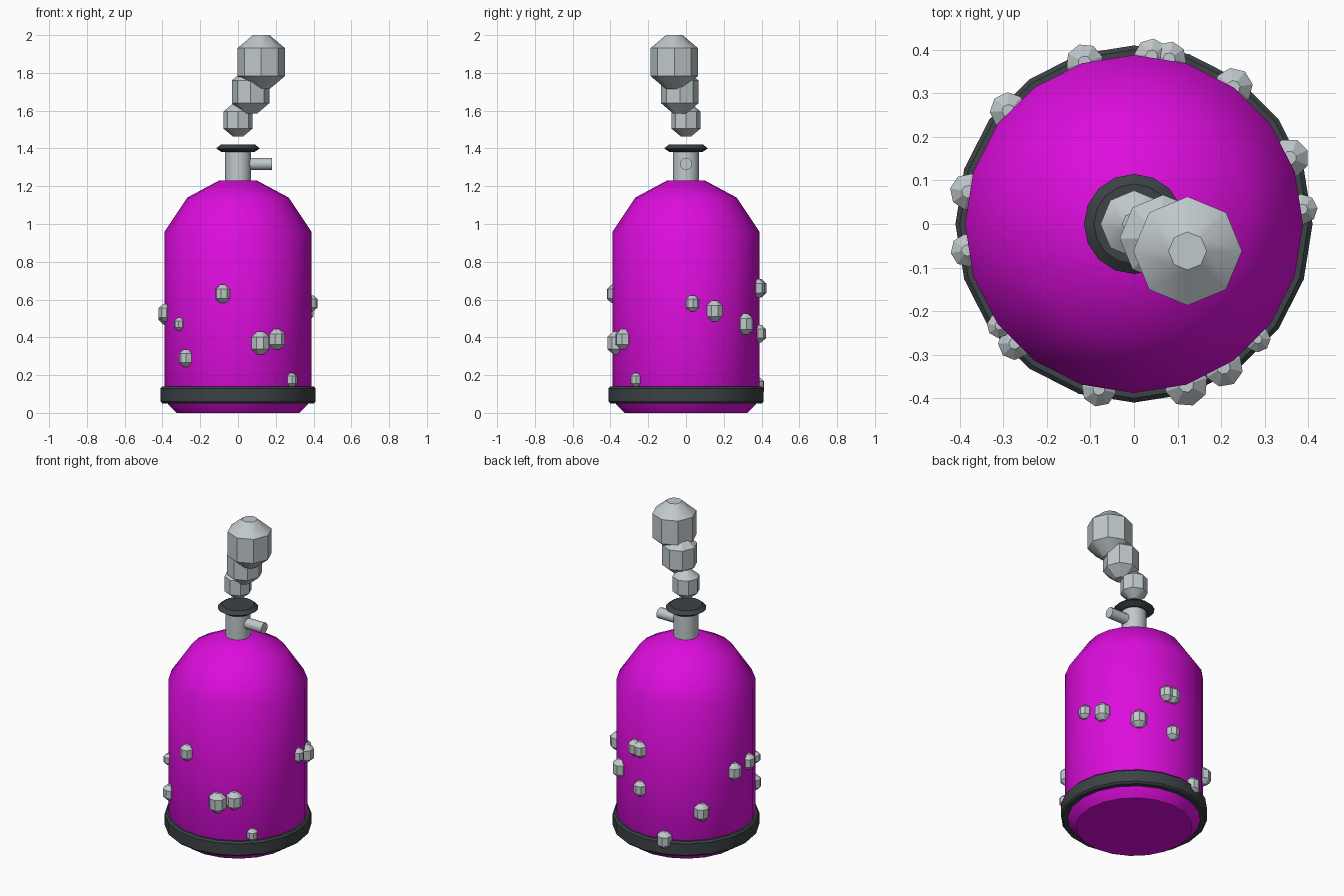
import bpy
import bmesh
from math import cos, sin, pi, radians
from mathutils import Matrix, Vector

cube = bpy.data.objects.get("Cube")
if cube:
    bpy.data.objects.remove(cube, do_unlink=True)


def make_material(name, rgb):
    mat = bpy.data.materials.new(name)
    mat.use_nodes = True
    mat.diffuse_color = (*rgb, 1)
    bsdf = mat.node_tree.nodes["Principled BSDF"]
    bsdf.inputs["Base Color"].default_value = (*rgb, 1)
    bsdf.inputs["Roughness"].default_value = 0.6
    return mat


magenta = make_material("magenta", (0.72, 0.004, 0.72))
charcoal = make_material("charcoal", (0.045, 0.055, 0.06))
pale_grey = make_material("pale grey", (0.53, 0.58, 0.6))


def lathe(name, profile, sides, mat, matrix=Matrix(), smooth=40, closed=False):
    """Revolve (radius, height) points; cap both ends unless the profile is closed."""
    bm = bmesh.new()
    rings = []
    for r, z in profile:
        angles = [2 * pi * i / sides for i in range(sides)]
        rings.append([bm.verts.new((r * cos(a), r * sin(a), z)) for a in angles])
    pairs = list(zip(rings, rings[1:]))
    if closed:
        pairs.append((rings[-1], rings[0]))
    else:
        bm.faces.new(rings[0])
        bm.faces.new(rings[-1])
    for low, high in pairs:
        for i in range(sides):
            j = (i + 1) % sides
            bm.faces.new((low[i], low[j], high[j], high[i]))
    bmesh.ops.recalc_face_normals(bm, faces=bm.faces)
    mesh = bpy.data.meshes.new(name)
    bm.to_mesh(mesh)
    bm.free()
    mesh.materials.append(mat)
    obj = bpy.data.objects.new(name, mesh)
    obj.matrix_world = matrix
    bpy.context.collection.objects.link(obj)
    bpy.ops.object.select_all(action="DESELECT")
    obj.select_set(True)
    bpy.context.view_layer.objects.active = obj
    bpy.ops.object.shade_smooth_by_angle(angle=radians(smooth))
    return obj


def blob(name, centre, radius, half_height, turn=0):
    """Eight-sided faceted lump with flat ends."""
    profile = [(radius * r, half_height * z)
               for r, z in ((0.35, -1), (1, -0.52), (1, 0.52), (0.35, 1))]
    place = Matrix.Translation(centre) @ Matrix.Rotation(turn, 4, "Z")
    return lathe(name, profile, 8, pale_grey, place, smooth=30)


# Tank with bevelled foot and rounded shoulders
tank = [(0.325, 0), (0.37, 0.045), (0.388, 0.08), (0.388, 0.96), (0.268, 1.14), (0.1, 1.23)]
lathe("tank", tank, 20, magenta)

# Band around the foot
band = [(0.36, 0.05), (0.4, 0.05), (0.41, 0.06), (0.41, 0.13), (0.4, 0.14), (0.36, 0.14)]
lathe("base_band", band, 20, charcoal, closed=True)

# Neck, side nozzle and cap
lathe("neck", [(0.07, 1.22), (0.07, 1.39)], 16, pale_grey)
sideways = Matrix.Translation((0, 0, 1.318)) @ Matrix.Rotation(pi / 2, 4, "Y")
lathe("nozzle", [(0.032, 0.04), (0.032, 0.18)], 12, pale_grey, sideways)
lathe("cap", [(0.085, 1.38), (0.115, 1.4), (0.092, 1.42)], 16, charcoal, smooth=30)

# Rising puffs of smoke
puffs = [((0, 0, 1.55), 0.077, 0.087),
         ((0.067, -0.033, 1.7), 0.1, 0.115),
         ((0.123, -0.062, 1.857), 0.125, 0.143)]
for number, (centre, radius, half) in enumerate(puffs):
    blob(f"smoke_puff_{number}", centre, radius, half)

# Lumps scattered on the tank wall: angle in degrees, height, radius
lumps = [(107, 0.14, 0.043), (84, 0.66, 0.04), (78, 0.66, 0.04), (84, 0.42, 0.038),
         (54, 0.47, 0.045), (23, 0.54, 0.045), (5, 0.58, 0.035), (-43, 0.175, 0.03),
         (-58, 0.39, 0.045), (-72, 0.37, 0.05), (-102, 0.63, 0.04), (-135, 0.29, 0.038),
         (-143, 0.47, 0.028), (-171, 0.53, 0.038), (169, 0.52, 0.042), (138, 0.315, 0.043)]
for number, (angle, height, radius) in enumerate(lumps):
    a = radians(angle)
    centre = Vector((0.388 * cos(a), 0.388 * sin(a), height))
    blob(f"wall_lump_{number}", centre, radius, radius * 1.22, a)
